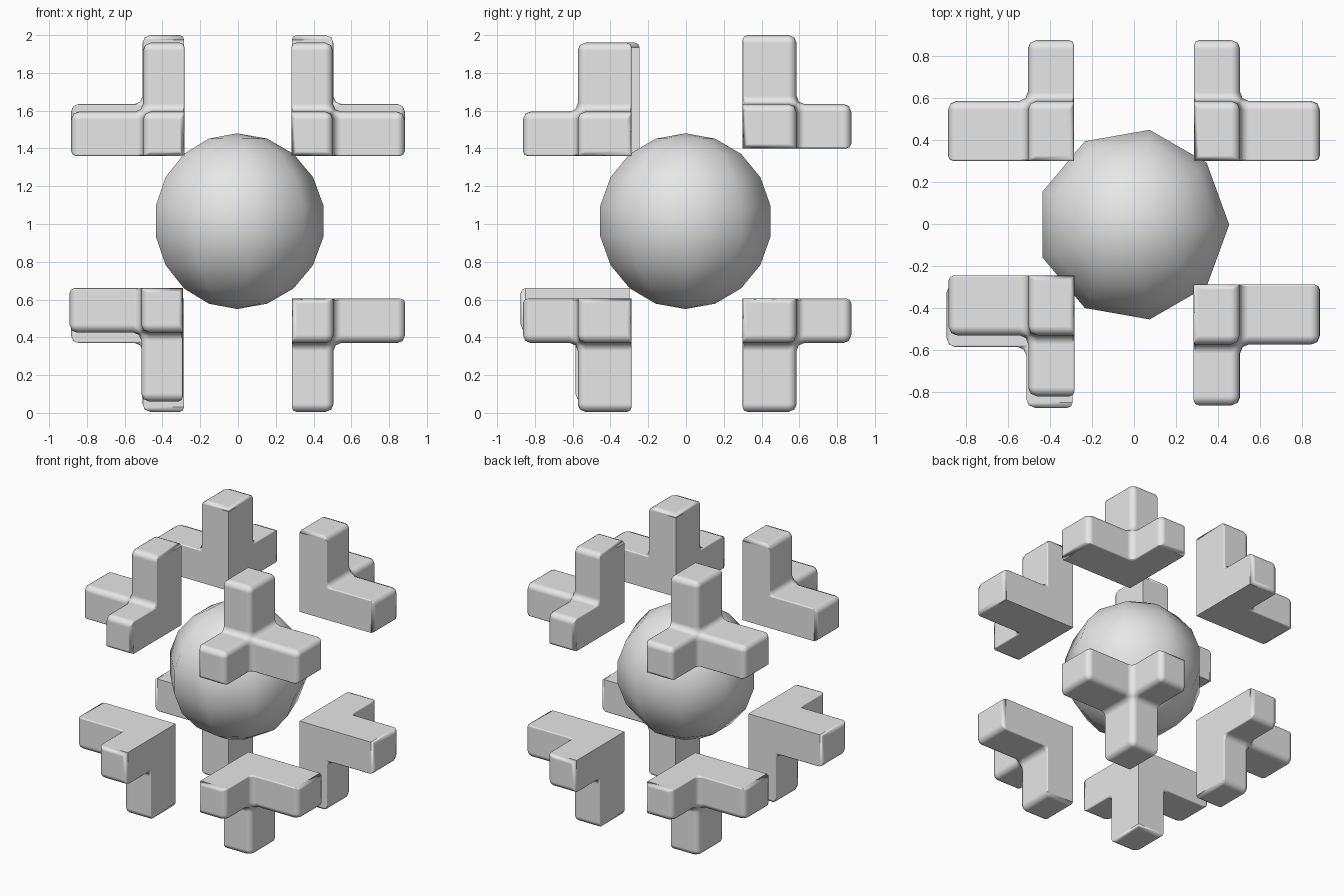
import bpy
import bmesh
from math import radians
from mathutils import Matrix, Vector

cube = bpy.data.objects.get("Cube")
if cube:
    bpy.data.objects.remove(cube, do_unlink=True)

# One shared grey
grey = bpy.data.materials.new("light_grey")
grey.use_nodes = True
grey.diffuse_color = (0.8, 0.8, 0.8, 1)
grey.node_tree.nodes["Principled BSDF"].inputs["Base Color"].default_value = (0.8, 0.8, 0.8, 1)

CORE = Vector((0.22, 0.285, 0.235))   # block where the three arms meet
REACH = Vector((0.6, 0.575, 0.6))     # full length along each arm
BEVEL = 0.042


def add_object(name, bm):
    mesh = bpy.data.meshes.new(name)
    bm.to_mesh(mesh)
    bm.free()
    mesh.materials.append(grey)
    for poly in mesh.polygons:
        poly.use_smooth = True
    obj = bpy.data.objects.new(name, mesh)
    bpy.context.collection.objects.link(obj)
    return obj


def is_inner(face):
    return min(face.normal) < -0.9 and any(
        all(abs(v.co[i]) < 1e-4 for v in face.verts) for i in range(3))


def is_end(face):
    centre = face.calc_center_median()
    return any(abs(centre[i] - REACH[i]) < 1e-4 for i in range(3))


def edge_weight(edge):
    """Round the outside and the fillets, keep the inner corner crisp."""
    if edge.calc_face_angle(0) < 0.1:
        return 0
    inner = sum(is_inner(f) for f in edge.link_faces)
    if inner == 0:
        return 1
    if inner == 2:
        return 0
    return 0.6 if any(is_end(f) for f in edge.link_faces) else 0.2


def corner_piece(name, corner, signs):
    bm = bmesh.new()
    bmesh.ops.create_cube(bm, size=1)
    bmesh.ops.translate(bm, vec=(0.5, 0.5, 0.5), verts=bm.verts)
    bmesh.ops.scale(bm, vec=CORE, verts=bm.verts)
    # Pull an arm out of each outward face
    bm.normal_update()
    outward = [f for f in bm.faces if max(f.normal) > 0.9]
    for face in bmesh.ops.extrude_discrete_faces(bm, faces=outward)["faces"]:
        face.normal_update()
        axis = max(range(3), key=lambda i: face.normal[i])
        for v in face.verts:
            v.co[axis] = REACH[axis]
    bm.normal_update()
    layer = bm.edges.layers.float.new("bevel_weight_edge")
    for edge in bm.edges:
        edge[layer] = edge_weight(edge)
        edge.smooth = edge[layer] > 0 or edge.calc_face_angle(0) < 0.1
    # Mirror into its octant
    bm.transform(Matrix.Diagonal((*signs, 1)))
    if signs[0] * signs[1] * signs[2] < 0:
        bmesh.ops.reverse_faces(bm, faces=bm.faces)
    obj = add_object(name, bm)
    obj.location = corner
    bevel = obj.modifiers.new("rounded_edges", 'BEVEL')
    bevel.limit_method = 'WEIGHT'
    bevel.width = BEVEL
    bevel.segments = 2
    bevel.harden_normals = True


# Eight three-armed corner pieces around the ball
INNER_Y = {"back": 0.3, "front": -0.288}
INNER_Z = {"top": 1.4, "bottom": 0.605}
SPECIAL = {
    "top_front_left": (0.283, -0.288, 1.36),
    "top_front_right": (-0.283, -0.245, 1.36),
    "bottom_front_right": (-0.292, -0.3, 0.66),
}
for level, sz in (("top", 1), ("bottom", -1)):
    for depth, sy in (("back", 1), ("front", -1)):
        for side, sx in (("left", 1), ("right", -1)):
            key = f"{level}_{depth}_{side}"
            place = SPECIAL.get(key, (sx * 0.285, INNER_Y[depth], INNER_Z[level]))
            corner_piece(key + "_corner", place, (sx, sy, sz))

# Nine-sided central ball with a vertex column towards +x
bm = bmesh.new()
bmesh.ops.create_uvsphere(bm, u_segments=9, v_segments=9, radius=0.465,
                          matrix=Matrix.Rotation(radians(-90), 4, 'Z'))
ball = add_object("central_ball", bm)
ball.location = (-0.005, -0.003, 1.015)
